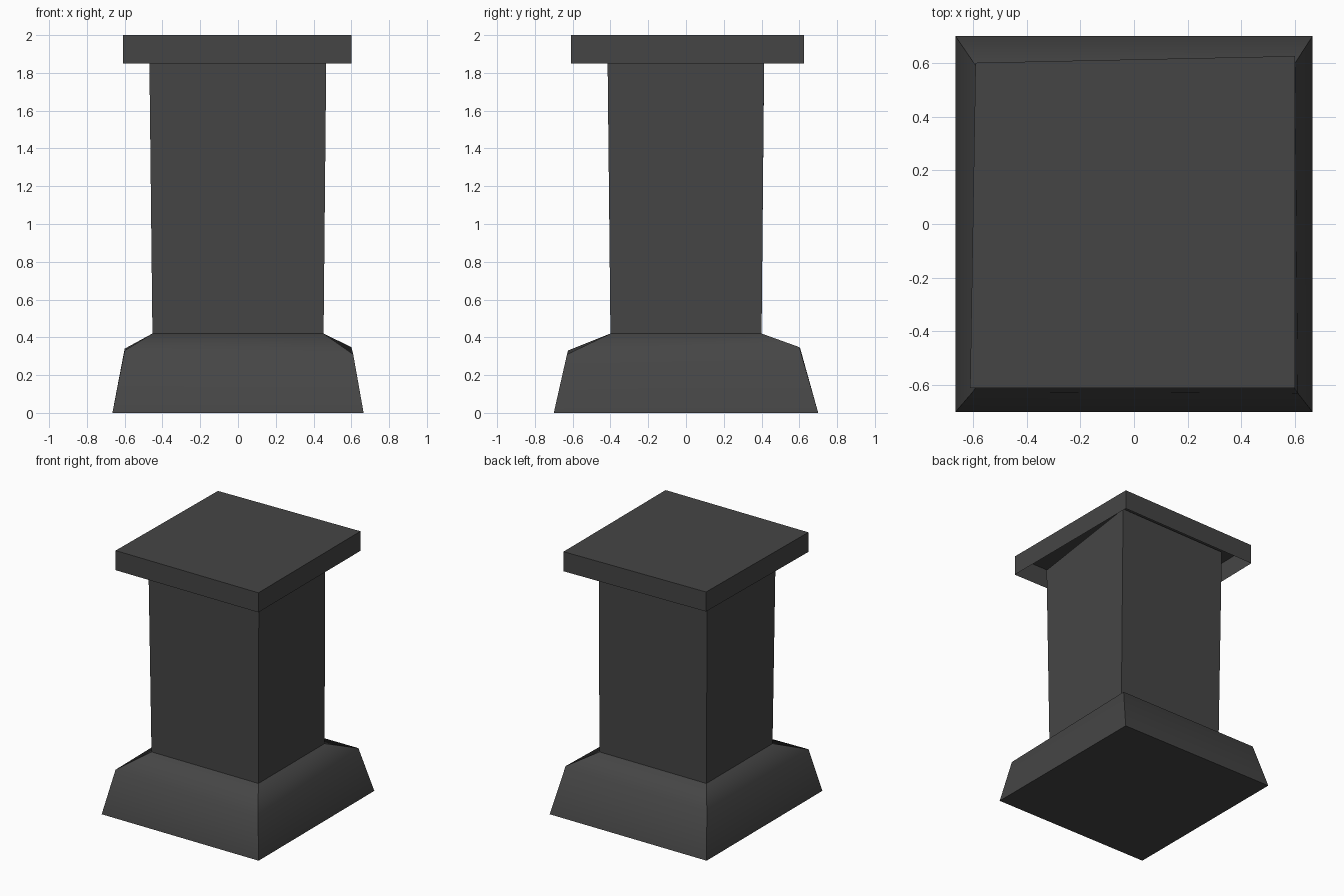
import bpy

if "Cube" in bpy.data.objects:
    bpy.data.objects.remove(bpy.data.objects["Cube"])

stone = bpy.data.materials.new("dark grey stone")
stone.diffuse_color = (0.06, 0.06, 0.06, 1)
stone.use_nodes = True
stone.node_tree.nodes["Principled BSDF"].inputs["Base Color"].default_value = stone.diffuse_color


def rect(x, y, z):
    """Corner ring: front left, front right, back right, back left."""
    return [(-x, -y, z), (x, -y, z), (x, y, z), (-x, y, z)]


def loft(name, rings, bottom=False, top=False, smooth=False):
    """Skin a stack of four-corner rings, with optional end faces."""
    verts = [v for ring in rings for v in ring]
    faces = []
    for r in range(len(rings) - 1):
        for i in range(4):
            j = (i + 1) % 4
            faces.append((r * 4 + i, r * 4 + j, r * 4 + 4 + j, r * 4 + 4 + i))
    if bottom:
        faces.append((3, 2, 1, 0))
    if top:
        n = len(verts) - 4
        faces.append((n, n + 1, n + 2, n + 3))
    me = bpy.data.meshes.new(name)
    me.from_pydata(verts, [], faces)
    me.update()
    ob = bpy.data.objects.new(name, me)
    bpy.context.collection.objects.link(ob)
    me.materials.append(stone)
    if smooth:
        # Soft shoulder line, crisp corners and bottom rim
        for p in me.polygons:
            p.use_smooth = True
        for e in me.edges:
            a, b = e.vertices
            e.use_edge_sharp = a // 4 != b // 4 or a // 4 == 0
    return ob


# Flared foot with a slightly uneven, sloping shoulder
shoulder = [(-0.60, -0.625, 0.33), (0.61, -0.63, 0.31),
            (0.60, 0.60, 0.348), (-0.60, 0.605, 0.34)]
loft("base", [rect(0.665, 0.70, 0), shoulder, rect(0.453, 0.40, 0.42)],
     bottom=True, smooth=True)

# Slightly widening shaft whose uneven top runs up inside the hollow cap
shaft_top = [(-0.47, -0.415, 1.93), (0.467, -0.415, 1.85),
             (0.45, 0.415, 1.995), (-0.47, 0.415, 1.98)]
loft("shaft", [rect(0.453, 0.40, 0.42), shaft_top])

# Cap slab, open underneath
plan = [(-0.61, -0.61), (0.60, -0.61), (0.60, 0.625), (-0.59, 0.60)]
loft("cap", [[(x, y, z) for x, y in plan] for z in (1.85, 2.0)], top=True)
